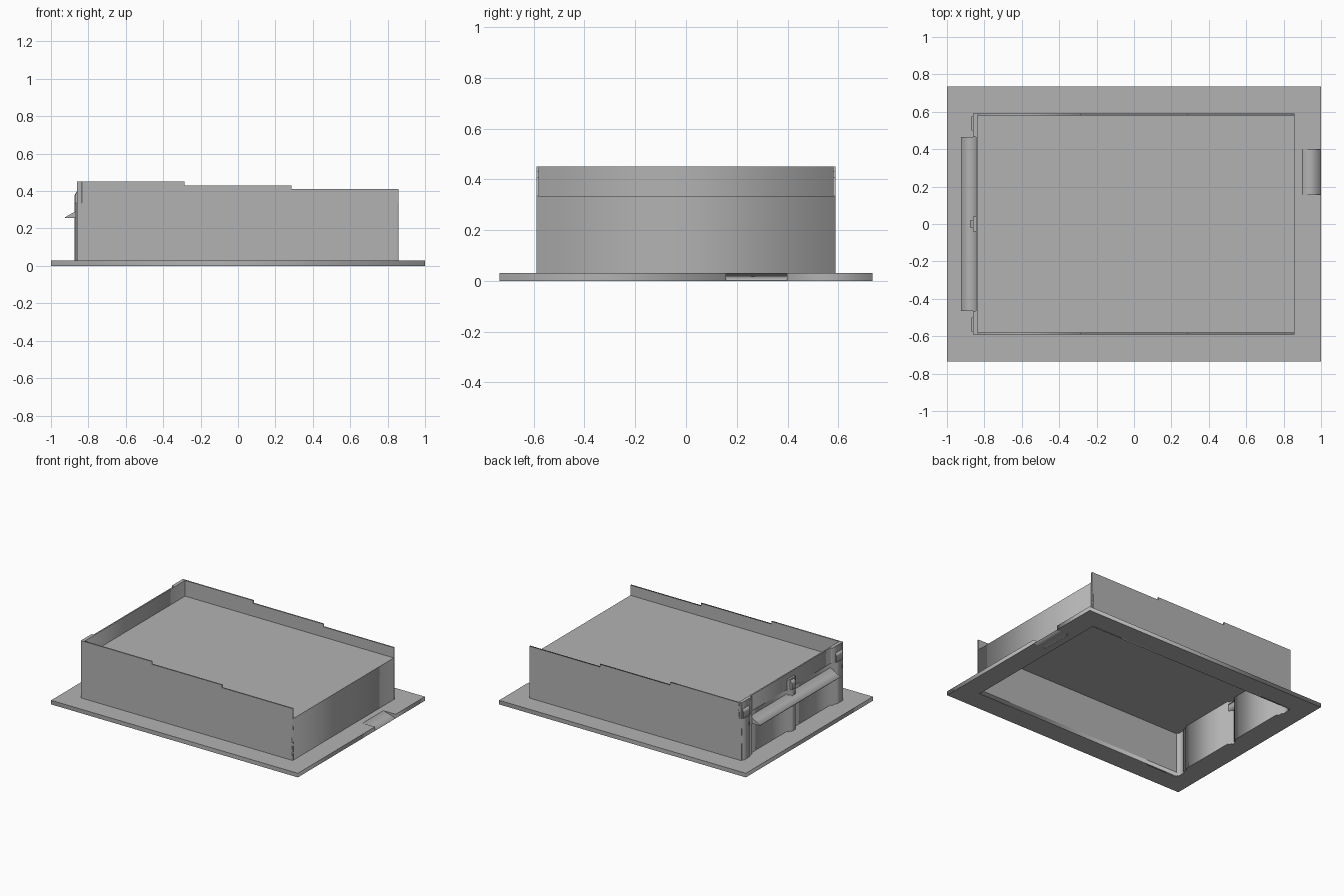
import bpy
import bmesh
from math import radians

cube = bpy.data.objects.get("Cube")
if cube:
    bpy.data.objects.remove(cube)

GREY = (0.45, 0.45, 0.45, 1)
grey = bpy.data.materials.new("plain grey")
grey.use_nodes = True
grey.diffuse_color = GREY
grey.node_tree.nodes["Principled BSDF"].inputs["Base Color"].default_value = GREY


def slab(name, loops, low, high, upright=False):
    """Extrude flat outlines (later loops are holes) along z, or along y if upright."""
    curve = bpy.data.curves.new(name, "CURVE")
    curve.dimensions = "2D"
    curve.fill_mode = "BOTH"
    curve.extrude = (high - low) / 2
    for loop in loops:
        spline = curve.splines.new("POLY")
        spline.points.add(len(loop) - 1)
        for point, (u, v) in zip(spline.points, loop):
            point.co = (u, v, 0, 1)
        spline.use_cyclic_u = True
    obj = bpy.data.objects.new(name, curve)
    bpy.context.collection.objects.link(obj)
    middle = (low + high) / 2
    if upright:
        obj.rotation_euler.x = radians(90)
        obj.location.y = middle
    else:
        obj.location.z = middle
    bpy.ops.object.select_all(action="DESELECT")
    obj.select_set(True)
    bpy.context.view_layer.objects.active = obj
    bpy.ops.object.convert(target="MESH")
    obj = bpy.context.view_layer.objects.active
    bm = bmesh.new()
    bm.from_mesh(obj.data)
    bmesh.ops.remove_doubles(bm, verts=bm.verts, dist=0.0001)
    bmesh.ops.recalc_face_normals(bm, faces=bm.faces)
    bm.to_mesh(obj.data)
    bm.free()
    obj.data.materials.clear()
    obj.data.materials.append(grey)
    return obj


def rect(x0, x1, y0, y1):
    return [(x0, y0), (x1, y0), (x1, y1), (x0, y1)]


# Plan of the ribbed end wall: each step is (y, new x); the other half mirrors it
POST, RECESS, WALL = -0.86, -0.845, 0.01
STEPS = [(0.575, -0.87), (0.5, POST), (0.465, RECESS), (0.04, POST), (0.022, -0.873)]


def end_path(inset, end_y):
    x, half = POST, [(POST + inset, end_y)]
    for y, new_x in STEPS:
        edge = y - inset if new_x < x else y + inset
        half += [(x + inset, edge), (new_x + inset, edge)]
        x = new_x
    half = list(dict.fromkeys(half))
    return half + [(px, -py) for px, py in reversed(half)]


SIDE_Y, END_X, DECK = 0.59, 0.857, 0.335
outer = end_path(0, SIDE_Y)
inner = end_path(0.006, SIDE_Y - WALL)
opening = inner + [(END_X - WALL, -SIDE_Y + WALL), (END_X - WALL, SIDE_Y - WALL)]

# Base flange with its opening and a ramped notch
flange = [(-1, -0.735), (1, -0.735), (1, 0.157), (0.9, 0.157),
          (0.9, 0.397), (1, 0.397), (1, 0.735), (-1, 0.735)]
slab("base_flange", [flange, opening], 0, 0.03)
slab("flange_ramp", [[(0.9, 0), (1, 0), (1, 0.001), (0.9, 0.03)]], 0.157, 0.397, True)

# Raised deck, plain end wall and ribbed end wall
slab("deck_panel", [opening], DECK - 0.01, DECK)
slab("plain_end_wall", [rect(END_X - WALL, END_X, -SIDE_Y, SIDE_Y)], 0, DECK)
slab("ribbed_end_wall", [outer + inner[::-1]], 0, DECK)
slab("end_wall_top", [rect(RECESS, RECESS + WALL, -SIDE_Y, SIDE_Y)], DECK, 0.45)

# Stepped side walls
stepped = [(POST, 0), (END_X, 0), (END_X, 0.41), (0.285, 0.41), (0.285, 0.43),
           (-0.285, 0.43), (-0.285, 0.45), (POST, 0.45)]
for name, y in (("front_side_wall", -SIDE_Y), ("back_side_wall", SIDE_Y - WALL)):
    slab(name, [stepped], y, y + WALL, True)

# Upper ends of the corner posts and their bevelled ribs
rib = [(POST, DECK), (POST, 0.4), (-0.87, 0.38), (-0.87, DECK)]
for name, side in (("front", -1), ("back", 1)):
    y0, y1 = sorted((side * 0.465, side * SIDE_Y))
    slab(name + "_corner_post_top", [rect(POST, RECESS, y0, y1)], DECK, 0.45)
    y0, y1 = sorted((side * 0.5, side * 0.575))
    slab(name + "_corner_rib_top", [rib], y0, y1, True)

# Upper end of the centre post and rib
slab("centre_post_top", [rect(POST, RECESS, -0.04, 0.04)], DECK, 0.41)
slab("centre_rib_top", [[(POST, DECK), (POST, 0.4), (-0.873, 0.38), (-0.873, DECK)]],
     -0.022, 0.022, True)

# Sloping ledge across the ribbed end
ledge = [(-0.925, 0.255), (RECESS, 0.255), (RECESS, 0.305), (-0.925, 0.26)]
slab("end_ledge", [ledge], -0.465, 0.465, True)
